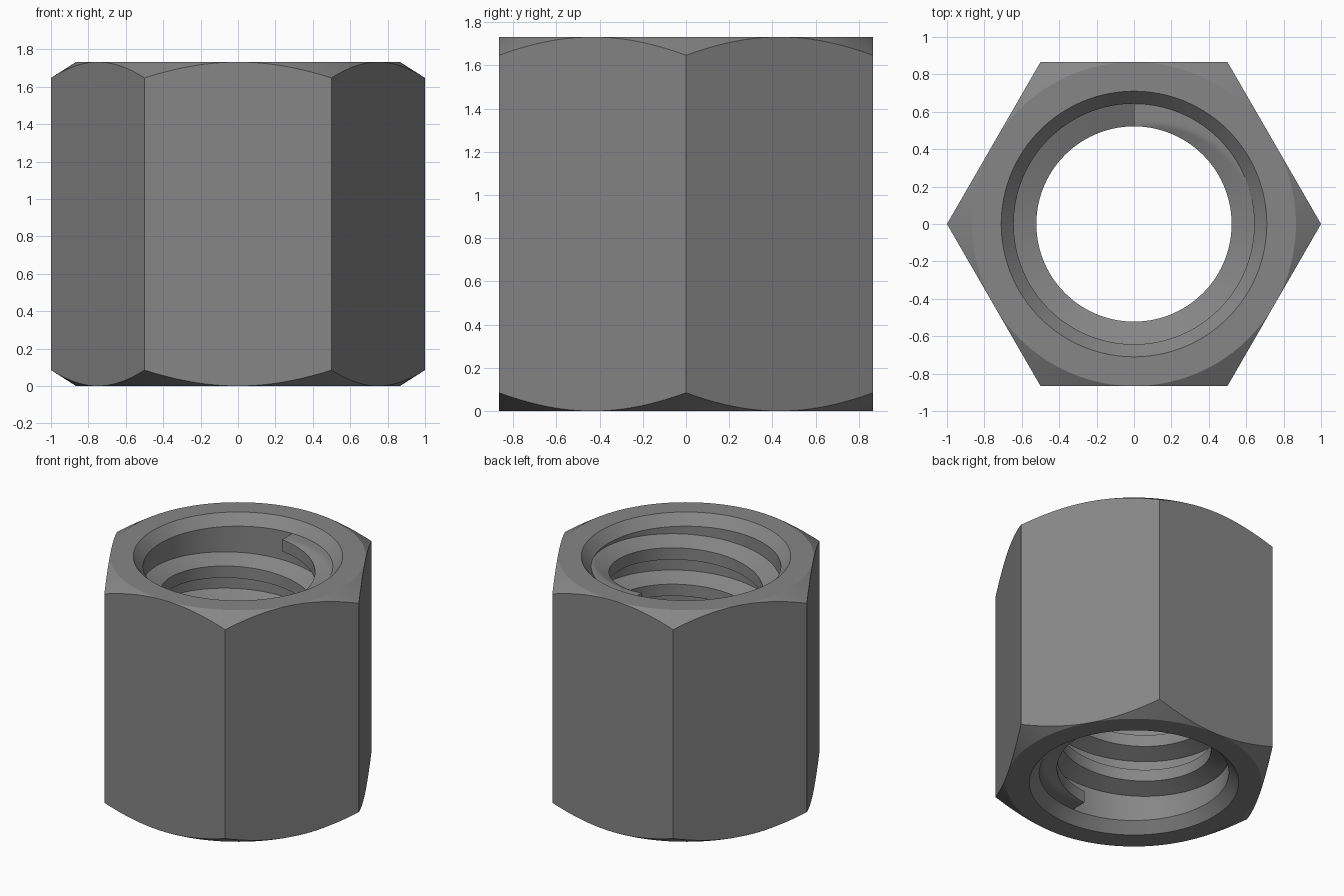
import bpy
import bmesh
from math import sin, cos, pi, radians

cube = bpy.data.objects.get("Cube")
if cube:
    bpy.data.objects.remove(cube, do_unlink=True)

HEIGHT = 1.732
FLAT = 0.866            # distance from the axis to each hexagon side
CHAMFER_SLOPE = 0.634
RIM, MAJOR, MINOR = 0.71, 0.643, 0.522
SINK = 0.075            # countersink depth
TURNS = 5.5
CREST = 0.088           # tooth height at its tip
FLANK = 0.05            # extra tooth height on each side at its root
SEGMENTS = 192

steel = bpy.data.materials.new("grey steel")
steel.use_nodes = True
grey = (0.24, 0.24, 0.24, 1)
steel.diffuse_color = grey
steel.node_tree.nodes["Principled BSDF"].inputs["Base Color"].default_value = grey


def bridge(bm, a, b, closed=True):
    """Join two equal rows of vertices with quads."""
    n = len(a)
    for i in range(n if closed else n - 1):
        j = (i + 1) % n
        bm.faces.new((a[i], a[j], b[j], b[i]))


def finish(bm, name):
    """Turn the mesh into a shaded object."""
    bmesh.ops.remove_doubles(bm, verts=bm.verts, dist=1e-5)
    bmesh.ops.recalc_face_normals(bm, faces=bm.faces)
    mesh = bpy.data.meshes.new(name)
    bm.to_mesh(mesh)
    bm.free()
    mesh.materials.append(steel)
    obj = bpy.data.objects.new(name, mesh)
    bpy.context.collection.objects.link(obj)
    bpy.ops.object.select_all(action='DESELECT')
    obj.select_set(True)
    bpy.context.view_layer.objects.active = obj
    bpy.ops.object.shade_smooth_by_angle(angle=radians(20))
    return obj


def hex_radius(angle):
    return FLAT / cos(angle % (pi / 3) - pi / 6)


# Hexagonal body: chamfered corners outside, countersunk bore inside
def body_profile(angle):
    r = hex_radius(angle)
    drop = (r - FLAT) * CHAMFER_SLOPE
    return [(MAJOR, HEIGHT - SINK), (RIM, HEIGHT), (FLAT, HEIGHT), (r, HEIGHT - drop),
            (r, drop), (FLAT, 0), (RIM, 0), (MAJOR, SINK)]


bm = bmesh.new()
columns = []
for i in range(SEGMENTS):
    a = 2 * pi * i / SEGMENTS
    columns.append([bm.verts.new((r * cos(a), r * sin(a), z)) for r, z in body_profile(a)])
for i in range(SEGMENTS):
    bridge(bm, columns[i - 1], columns[i])
finish(bm, "hex_nut_body")


# Internal thread: a trapezoid tooth swept up a helix and trimmed flat at both ends
def tooth_profile(steps=8):
    upper = []
    for k in range(steps + 1):
        t = k / steps
        upper.append((MINOR + (MAJOR - MINOR) * t, CREST / 2 + FLANK * t))
    upper.append((MAJOR + 0.015, CREST / 2 + FLANK))
    return upper + [(r, -z) for r, z in reversed(upper)]


bm = bmesh.new()
low, high = SINK, HEIGHT - SINK
rise = high - low - CREST
count = int(TURNS * 120)
rows = []
for i in range(count + 1):
    t = i / count
    a = pi / 2 - (1 - t) * TURNS * 2 * pi
    mid = low + CREST / 2 + rise * t
    rows.append([bm.verts.new((r * cos(a), r * sin(a), min(high, max(low, mid + z))))
                 for r, z in tooth_profile()])
for a, b in zip(rows, rows[1:]):
    bridge(bm, a, b)
bm.faces.new(rows[0])
bm.faces.new(rows[-1])
finish(bm, "thread")
